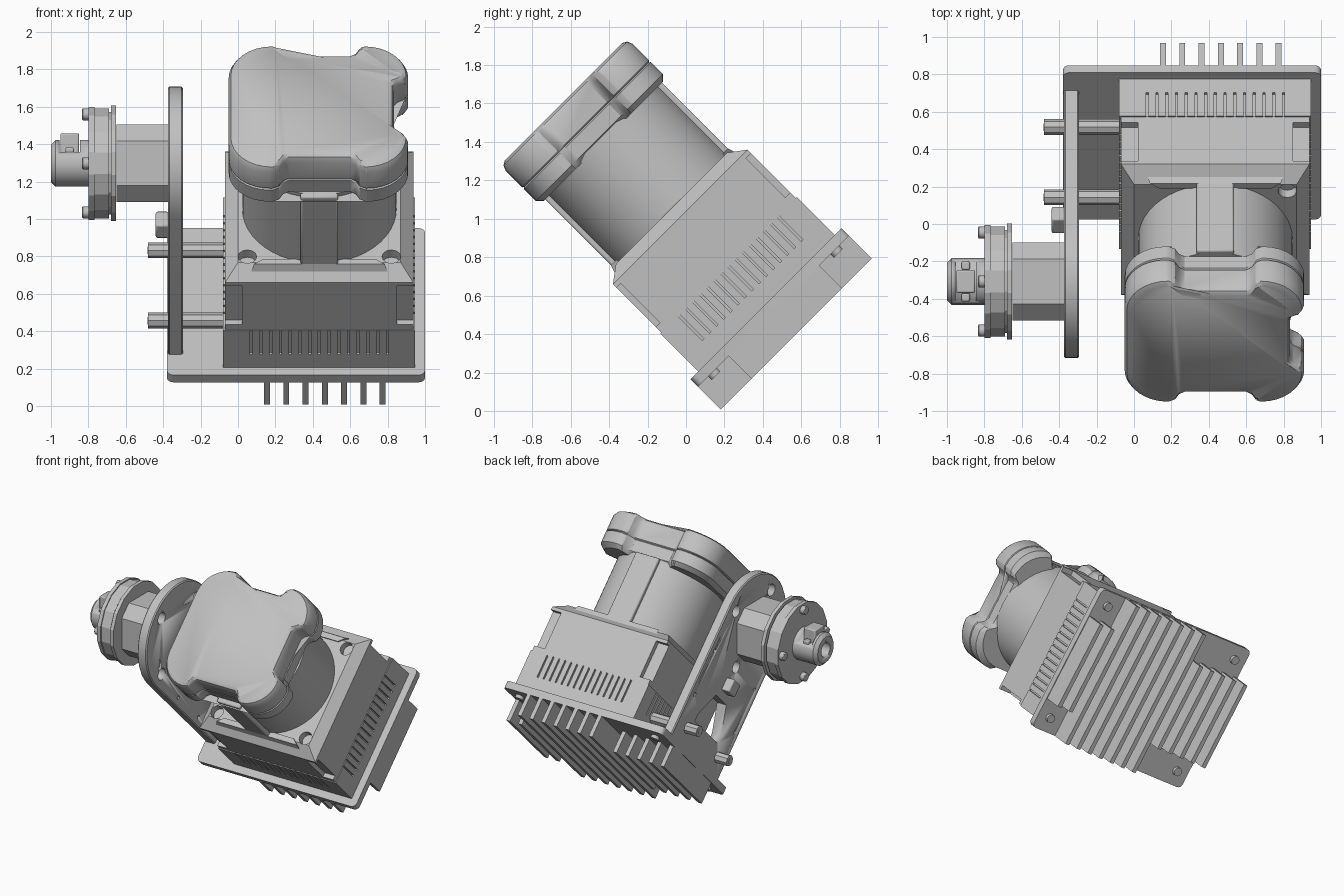
import bpy, bmesh, math
from mathutils import Matrix

if "Cube" in bpy.data.objects:
    bpy.data.objects.remove(bpy.data.objects["Cube"])

# The whole machine is laid out upright in (x, u, w) and then tilted 45 degrees about x
TILT = Matrix.Rotation(math.radians(45), 4, 'X')
CX, CU = 0.435, 0.69            # motor axis
HU, HW = 0.70, 1.135            # output hub axis (runs along x)

grey = bpy.data.materials.new("machined_grey")
grey.diffuse_color = (0.53, 0.53, 0.53, 1)
grey.use_nodes = True
grey.node_tree.nodes["Principled BSDF"].inputs["Base Color"].default_value = grey.diffuse_color


def loft(name, sections, axis='w', bevel=0.0, smooth=True, segs=2):
    """Stack outlines: sections = [(height, points)], along w (points x,u) or x (points u,w)."""
    bm = bmesh.new()
    rings = []
    for h, pts in sections:
        co = [(a, b, h) if axis == 'w' else (h, a, b) for a, b in pts]
        rings.append([bm.verts.new(c) for c in co])
    n = len(rings[0])
    for lo, hi in zip(rings, rings[1:]):
        for i in range(n):
            bm.faces.new((lo[i], lo[(i + 1) % n], hi[(i + 1) % n], hi[i]))
    bm.faces.new(rings[0])
    bm.faces.new(rings[-1])
    bmesh.ops.recalc_face_normals(bm, faces=bm.faces)
    bm.transform(TILT)
    me = bpy.data.meshes.new(name)
    bm.to_mesh(me)
    bm.free()
    me.materials.append(grey)
    ob = bpy.data.objects.new(name, me)
    bpy.context.collection.objects.link(ob)
    if bevel:
        m = ob.modifiers.new("bevel", 'BEVEL')
        m.width, m.segments, m.limit_method = bevel, segs, 'ANGLE'
        m.angle_limit = math.radians(50)
    if smooth:
        bpy.context.view_layer.objects.active = ob
        bpy.ops.object.select_all(action='DESELECT')
        ob.select_set(True)
        bpy.ops.object.shade_smooth_by_angle(angle=math.radians(32))
    return ob


def prism(name, pts, lo, hi, axis='w', **kw):
    return loft(name, [(lo, pts), (hi, pts)], axis, **kw)


def rect(a0, a1, b0, b1):
    return [(a0, b0), (a1, b0), (a1, b1), (a0, b1)]


def circle(a, b, r, n=32, turn=0.0):
    return [(a + r * math.cos(turn + math.tau * i / n), b + r * math.sin(turn + math.tau * i / n))
            for i in range(n)]


def arc(a, b, r, start, end, n):
    return [(a + r * math.cos(math.radians(start + (end - start) * i / n)),
             b + r * math.sin(math.radians(start + (end - start) * i / n))) for i in range(n + 1)]


def round_rect(a0, a1, b0, b1, r, n=4):
    return (arc(a1 - r, b1 - r, r, 0, 90, n) + arc(a0 + r, b1 - r, r, 90, 180, n)
            + arc(a0 + r, b0 + r, r, 180, 270, n) + arc(a1 - r, b0 + r, r, 270, 360, n))


def cut(ob, cutters):
    """Subtract the cutters for good and drop them."""
    for c in cutters:
        m = ob.modifiers.new("cut", 'BOOLEAN')
        m.operation, m.object, m.solver = 'DIFFERENCE', c, 'EXACT'
    dg = bpy.context.evaluated_depsgraph_get()
    me = bpy.data.meshes.new_from_object(ob.evaluated_get(dg))
    ob.modifiers.clear()
    ob.data = me
    for c in cutters:
        bpy.data.objects.remove(c)


# Heat sink: base plate and fins, the outer fins shortened around the corner screws
prism("base_plate", round_rect(-0.38, 1.0, 0.134, 1.245, 0.035), 0.045, 0.10)
for k in range(-5, 9):
    x = 0.155 + 0.103 * k
    u0, u1 = (0.134, 1.245) if 0 <= k <= 6 else (0.36, 1.025)
    prism("heat_sink_fin", rect(x - 0.016, x + 0.016, u0, u1), -0.122, 0.05, smooth=False)
for x in (-0.28, 0.9):
    for u in (0.24, 1.14):
        prism("base_screw", circle(x, u, 0.032, 12), 0.02, 0.05)

# Motor base with rows of vent slits on all four sides
X0, X1, U0, U1 = -0.08, 0.945, 0.19, 1.195
base = prism("motor_base", rect(X0, X1, U0, U1), 0.09, 0.38, smooth=False)
slits = []
for i in range(15):
    t = (i - 7) * 0.052
    for e in (U0, U1):
        slits.append(prism("slit", rect(CX + t - .006, CX + t + .006, e - .014, e + .014), 0.2, 0.4, smooth=False))
    for e in (X0, X1):
        slits.append(prism("slit", rect(e - .014, e + .014, CU + t - .006, CU + t + .006), 0.2, 0.4, smooth=False))
cut(base, slits)

# Motor body with sloped shoulders, recessed corners and screw pockets
outer = rect(-0.07, 0.938, 0.197, 1.188)
inner = rect(0.0, 0.87, 0.285, 1.10)
body = loft("motor_body", [(0.375, outer), (0.735, outer), (0.80, inner)], smooth=False)
pockets = []
for sx in (-1, 1):
    for su in (-1, 1):
        a, b = CX + sx * 0.504, CU + su * 0.495
        pts = rect(min(a - sx * .09, a + sx * .1), max(a - sx * .09, a + sx * .1),
                   min(b - su * .035, b + su * .1), max(b - su * .035, b + su * .1))
        pockets.append(prism("recess", pts, 0.42, 0.71, smooth=False))
        pockets.append(prism("pocket", circle(CX + sx * .385, CU + su * .36, 0.05, 12), 0.745, 0.9))
cut(body, pockets)
# Raised lips between the corners of the shoulder
for su in (-1, 1):
    e, f = CU + su * 0.45, CU + su * 0.39
    loft("shoulder_lip", [(0.755, [(CX - .37, e), (CX + .37, e), (CX + .30, f), (CX - .30, f)]),
                          (0.812, [(CX - .35, CU + su * .43), (CX + .35, CU + su * .43),
                                   (CX + .30, f), (CX - .30, f)])], smooth=False)

# Motor barrel with cable ducts on its front and back
prism("motor_barrel", circle(CX, CU, 0.412, 48), 0.78, 1.32)
for su in (-1, 1):
    prism("barrel_duct", rect(CX - .1, CX + .1, CU + su * .41 - .02, CU + su * .41 + .02), 0.78, 1.32, bevel=0.01)


# End cap: rounded square with grip notches on three sides, in two halves with a seam
def cap_outline(s=0.0):
    x0, x1, u0, u1, r, d = -0.05 + s, 0.91 - s, 0.22 + s, 1.155 - s, 0.22, 0.075

    def notch(c, h):            # (position along side, depth) pairs across a notch
        return [(c - h - .05, 0), (c - h - .015, .018), (c - h + .005, .055), (c - h + .035, d),
                (c + h - .035, d), (c + h - .005, .055), (c + h + .015, .018), (c + h + .05, 0)]
    pts = arc(x1 - r, u1 - r, r, 0, 90, 8)
    pts += [(a, u1 - b) for a, b in reversed(notch(CX, 0.2))]
    pts += arc(x0 + r, u1 - r, r, 90, 180, 8) + arc(x0 + r, u0 + r, r, 180, 270, 8)
    pts += [(a, u0 + b) for a, b in notch(CX, 0.2)]
    pts += arc(x1 - r, u0 + r, r, 270, 360, 8)
    pts += [(x1 - b, a) for a, b in notch(CU, 0.19)]
    return pts


full = cap_outline()
loft("cap_lower", [(1.295, cap_outline(.03)), (1.325, full), (1.412, full), (1.42, cap_outline(.01))])
loft("cap_upper", [(1.418, cap_outline(.01)), (1.426, full), (1.545, full), (1.575, cap_outline(.012)),
                   (1.588, cap_outline(.035))])

# Side bracket: arched plate with a window and holes around the hub
arch = [(0.29, 0.09), (1.11, 0.09)] + arc(HU, HW, 0.41, 0, 180, 20)
bracket = prism("side_bracket", arch, -0.375, -0.295, 'x', bevel=0.008, segs=1)
window = [(0.50, 0.30), (0.90, 0.30), (0.90, 0.36), (0.79, 0.56), (0.61, 0.56), (0.50, 0.36)]
holes = [prism("window", window, -0.5, -0.2, 'x')]
for i in range(4):
    a = math.radians(90 * i)
    holes.append(prism("hole", circle(HU + .31 * math.cos(a), HW + .31 * math.sin(a), 0.045, 16), -0.5, -0.2, 'x'))
for u in (0.35, 1.05):
    for w in (0.45, 0.8):
        holes.append(prism("hole", circle(u, w, 0.014, 8), -0.5, -0.2, 'x'))
cut(bracket, holes)
prism("bracket_connector", rect(0.645, 0.755, 0.62, 0.72), -0.44, -0.37, 'x', bevel=0.01)

# Standoffs tying the bracket to the motor
for u in (0.424, 0.955):
    prism("standoff", circle(u, 0.222, 0.042, 8), -0.48, -0.07, 'x')
    prism("standoff_pin", circle(u, 0.222, 0.02, 8), -0.484, -0.47, 'x')

# Output hub: chamfered square gearbox, stacked flange discs, screws and shaft coupler
T = math.radians(-45)           # undoes the tilt so these line up with true vertical


def level(pts):
    return [(HU + a * math.cos(T) - b * math.sin(T), HW + a * math.sin(T) + b * math.cos(T)) for a, b in pts]


h, c = 0.208, 0.12
prism("output_gearbox", level([(h, -c), (h, c), (c, h), (-c, h), (-h, c), (-h, -c), (-c, -h), (c, -h)]),
      -0.65, -0.37, 'x', smooth=False)
for x0, x1, r in ((-0.68, -0.652, 0.315), (-0.695, -0.675, 0.28), (-0.77, -0.69, 0.30), (-0.798, -0.768, 0.308)):
    prism("flange_disc", level(circle(0, 0, r, 16, math.pi / 16)), x0, x1, 'x', smooth=False)
for i in range(4):
    a = math.tau * i / 4
    p, q = 0.262 * math.cos(a), 0.262 * math.sin(a)
    prism("flange_screw", level(circle(p, q, 0.032, 12)), -0.833, -0.79, 'x', bevel=0.005)
coupler = loft("shaft_coupler", [(-0.79, level(circle(0, 0, .125, 20))), (-0.975, level(circle(0, 0, .125, 20))),
                                 (-1.0, level(circle(0, 0, .10, 20)))], 'x')
cut(coupler, [prism("bore", level(circle(0, 0, 0.055, 16)), -1.1, -0.88, 'x'),
              prism("clamp_slot", level(rect(-0.2, 0.2, 0.06, 0.2)), -0.955, -0.845, 'x')])
prism("clamp_block", level(rect(-0.06, 0.06, 0.03, 0.16)), -0.95, -0.85, 'x', bevel=0.008)
for y in (-0.085, 0.085):
    prism("clamp_screw", level(rect(y - .022, y + .022, 0.05, 0.085)), -0.922, -0.878, 'x', bevel=0.008)
